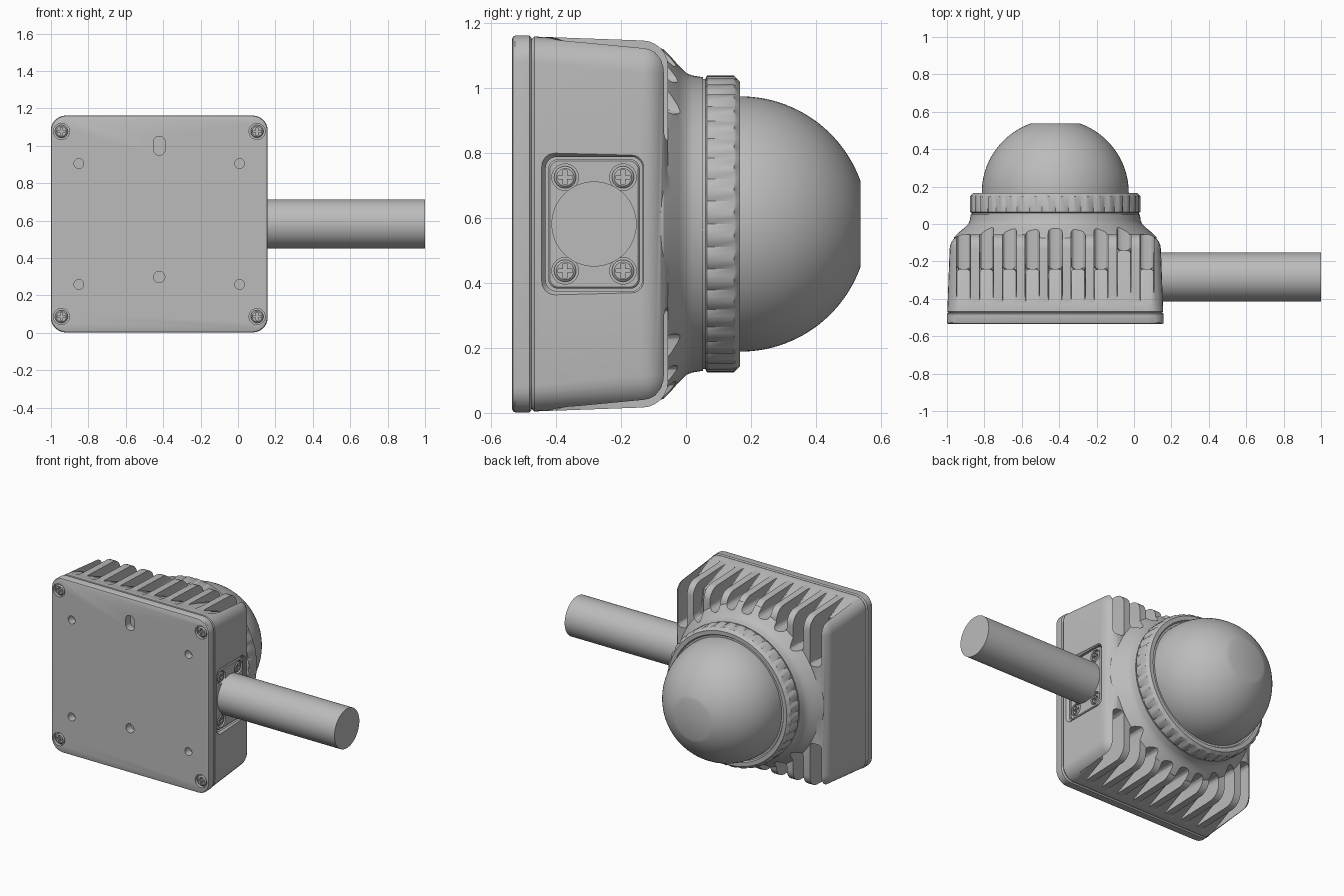
import bpy, bmesh
from math import sin, cos, pi, radians, sqrt
from mathutils import Vector

cube = bpy.data.objects.get("Cube")
if cube:
    bpy.data.objects.remove(cube)

CX, CZ = -0.421, 0.5815          # axis of the housing
GY = -0.283                      # axis of the cable

grey = bpy.data.materials.new("neutral_grey")
grey.use_nodes = True
grey.diffuse_color = (0.5, 0.5, 0.5, 1)
grey.node_tree.nodes["Principled BSDF"].inputs["Base Color"].default_value = (0.5, 0.5, 0.5, 1)


def circle(r, n=64, notch=0.0):
    """Circle outline; every fourth point may sink in to make a notch."""
    pts = []
    for i in range(n):
        q = r - (notch if i % 4 == 0 else 0)
        pts.append((q * cos(2 * pi * i / n), q * sin(2 * pi * i / n)))
    return pts


def rounded(w, h, r, n=7):
    """Rounded rectangle outline from half sizes and corner radius."""
    pts = []
    for k, (sx, sy) in enumerate([(1, 1), (-1, 1), (-1, -1), (1, -1)]):
        for i in range(n):
            a = pi / 2 * (k + i / (n - 1))
            pts.append((sx * (w - r) + r * cos(a), sy * (h - r) + r * sin(a)))
    return pts


def on_back(u, v, d):
    return Vector((CX + u, d, CZ + v))


def on_side(u, v, d):
    return Vector((d, GY + u, CZ + v))


def at_origin(u, v, d):
    return Vector((u, d, v))


def finish(bm, name):
    bmesh.ops.recalc_face_normals(bm, faces=bm.faces)
    mesh = bpy.data.meshes.new(name)
    bm.to_mesh(mesh)
    bm.free()
    mesh.materials.append(grey)
    obj = bpy.data.objects.new(name, mesh)
    bpy.context.collection.objects.link(obj)
    return obj


def loft(name, rings, place=on_back, du=0, dv=0):
    """Skin a list of (depth, outline) rings and cap both ends."""
    bm = bmesh.new()
    loops = [[bm.verts.new(place(u + du, v + dv, d)) for u, v in pts] for d, pts in rings]
    for a, b in zip(loops, loops[1:]):
        for i in range(len(a)):
            j = (i + 1) % len(a)
            bm.faces.new((a[i], a[j], b[j], b[i]))
    bm.faces.new(loops[0])
    bm.faces.new(loops[-1])
    return finish(bm, name)


def activate(obj):
    bpy.ops.object.select_all(action='DESELECT')
    obj.select_set(True)
    bpy.context.view_layer.objects.active = obj


def boolean(obj, tools, op='DIFFERENCE'):
    """Join the tools, apply them to the object and remove them."""
    activate(tools[0])
    for t in tools:
        t.select_set(True)
    if len(tools) > 1:
        bpy.ops.object.join()
    tool = tools[0]
    tool.hide_render = True
    mod = obj.modifiers.new("cut", 'BOOLEAN')
    mod.operation, mod.object, mod.solver = op, tool, 'EXACT'
    activate(obj)
    bpy.ops.object.modifier_apply(modifier=mod.name)
    bpy.data.objects.remove(tool)


def slot(u, floor, end, side):
    """Cutter for one gap between cooling fins."""
    profile = [(-0.44, 0.578), (floor, 0.51), (floor, end), (0.06, end), (0.06, 0.7), (-0.44, 0.7)]
    bm = bmesh.new()
    a, b = [[bm.verts.new(on_back(u + s * 0.038, side * v, y)) for y, v in profile] for s in (-1, 1)]
    bm.faces.new(a)
    bm.faces.new(b)
    for i in range(len(a)):
        j = (i + 1) % len(a)
        bm.faces.new((a[i], a[j], b[j], b[i]))
    edges = [bm.edges.get((r[i], r[i + 1])) for r in (a, b) for i in range(3)]
    bmesh.ops.bevel(bm, geom=edges, offset=0.025, segments=3, profile=0.5, affect='EDGES')
    return finish(bm, "slot_cutter")


# Housing: tapered box with a rounded rear edge, merged with a flared neck
rings = [(-0.475, rounded(0.57, 0.57, 0.075)), (-0.467, rounded(0.577, 0.577, 0.08))]
for i in range(7):
    a = pi / 2 * i / 6
    h = 0.485 + 0.08 * cos(a)
    rings.append((-0.135 + 0.08 * sin(a), rounded(h, h, 0.02 + 0.08 * cos(a))))
housing = loft("finned_housing", rings)
flare = [(-0.2, 0.54), (-0.12, 0.552), (-0.07, 0.54), (-0.045, 0.515), (-0.02, 0.485),
         (0, 0.465), (0.02, 0.457), (0.052, 0.452)]
boolean(housing, [loft("neck", [(y, circle(r, 96)) for y, r in flare])], 'UNION')

# Fin gaps along top and bottom, plus the pocket for the cable gland
cutters = []
for side in (1, -1):
    for i in range(9):
        u = (i - 4) * 0.1225
        end = min(0.49, max(0.257, sqrt(max(0, 0.25 - u * u))))
        cutters.append(slot(u, -0.14 if (i, side) == (7, 1) else -0.24, end, side))
pocket = [(0.115, rounded(0.149, 0.207, 0.035)), (0.138, rounded(0.149, 0.207, 0.035)),
          (0.165, rounded(0.168, 0.226, 0.045))]
cutters.append(loft("pocket_cutter", pocket, on_side))
boolean(housing, cutters)

# Front cover plate with screw recesses, mounting holes and a keyhole slot
rings = [(y, rounded(h, h, 0.08)) for y, h in
         [(-0.535, 0.571), (-0.532, 0.577), (-0.526, 0.58), (-0.482, 0.58), (-0.475, 0.573)]]
cover = loft("cover_plate", rings)
corners = [(sx, sz) for sx in (-1, 1) for sz in (-1, 1)]
holes = []


def hole(outline, u, v, depth):
    holes.append(loft("hole_cutter", [(-0.56, outline), (-0.535 + depth, outline)], on_back, u, v))


for sx, sz in corners:
    hole(circle(0.043, 32), sx * 0.523, sz * 0.495, 0.02)
    hole(circle(0.026, 32), sx * 0.43, sz * 0.323, 0.05)
hole(circle(0.03, 32), 0, -0.283, 0.05)
hole(rounded(0.032, 0.05, 0.031), 0, 0.418, 0.05)
boolean(cover, holes)

# Cable gland plate and cable
rings = [(0.1, rounded(0.141, 0.199, 0.03)), (0.134, rounded(0.141, 0.199, 0.03)),
         (0.139, rounded(0.136, 0.194, 0.027))]
gland = loft("gland_plate", rings, on_side)
recess = circle(0.041, 32)
boolean(gland, [loft("hole_cutter", [(0.122, recess), (0.16, recess)], on_side, sx * 0.089, sz * 0.144)
                for sx, sz in corners])
cable = loft("cable", [(0.12, circle(0.131)), (1.0, circle(0.131))], on_side)

# Cross-head screws sharing one mesh
screw = loft("screw", [(0.01, circle(0.034, 32)), (-0.008, circle(0.034, 32)),
                       (-0.014, circle(0.027, 32))], at_origin)
for w, h in [(0.006, 0.022), (0.022, 0.006)]:
    arm = rounded(w, h, 0.001, 2)
    boolean(screw, [loft("cross_cutter", [(-0.03, arm), (0.0, arm)], at_origin)])
screws = []
for sx, sz in corners:
    for name, spot, turn in [("cover_screw", on_back(sx * 0.523, sz * 0.495, -0.517), 0),
                             ("gland_screw", on_side(sx * 0.089, sz * 0.144, 0.124), pi / 2)]:
        s = bpy.data.objects.new(name, screw.data)
        s.location = spot
        s.rotation_euler.z = turn
        bpy.context.collection.objects.link(s)
        screws.append(s)
bpy.data.objects.remove(screw)

# Notched retaining ring
ring_profile = [(0.047, 0.43, 0), (0.047, 0.447, 0), (0.06, 0.447, 0), (0.064, 0.457, 0.009),
                (0.148, 0.457, 0.009), (0.155, 0.449, 0), (0.167, 0.438, 0),
                (0.167, 0.412, 0), (0.157, 0.405, 0)]
collar = loft("retaining_ring", [(y, circle(r, 160, n)) for y, r, n in ring_profile])

# Dome with a flat tip
R, base, tip = 0.393, 0.167, 0.537
rings = [(0.1, circle(R, 96))]
last = sqrt(R * R - (tip - base) ** 2)
for i in range(25):
    r_angle = i / 24 * 1.2260
    rings.append((base + R * sin(r_angle), circle(R * cos(r_angle), 96)))
rings[-1] = (tip, circle(last, 96))
dome = loft("dome", rings)

for obj in (housing, cover, gland, cable, screws[0], collar, dome):
    activate(obj)
    bpy.ops.object.shade_smooth_by_angle(angle=radians(30))
